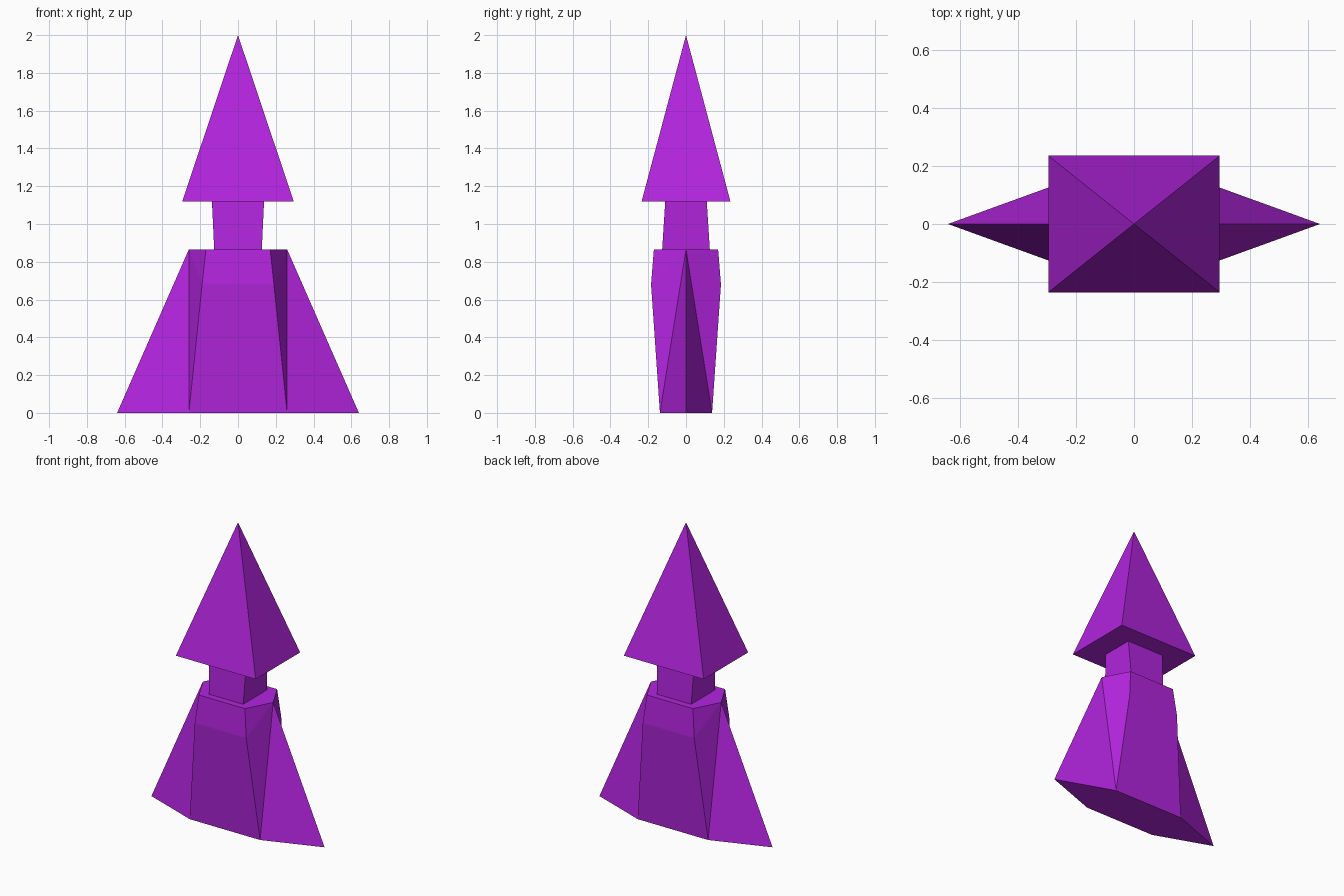
import bpy, bmesh

if "Cube" in bpy.data.objects:
    bpy.data.objects.remove(bpy.data.objects["Cube"])

purple = bpy.data.materials.new("vivid purple")
purple.diffuse_color = (0.45, 0.018, 0.73, 1)
purple.use_nodes = True
purple.node_tree.nodes["Principled BSDF"].inputs["Base Color"].default_value = purple.diffuse_color


def rect(hx, hy, z):
    """Four corners of a rectangle centred on the z axis."""
    return [(sx * hx, sy * hy, z) for sx, sy in ((-1, -1), (1, -1), (1, 1), (-1, 1))]


def hull_object(name, points, faces):
    mesh = bpy.data.meshes.new(name)
    bm = bmesh.new()
    verts = [bm.verts.new(p) for p in points]
    for f in faces:
        bm.faces.new([verts[i] for i in f])
    bmesh.ops.recalc_face_normals(bm, faces=bm.faces)
    bm.to_mesh(mesh)
    bm.free()
    mesh.materials.append(purple)
    obj = bpy.data.objects.new(name, mesh)
    bpy.context.collection.objects.link(obj)
    return obj


# Spire: four-sided pyramid with an overhanging base
hull_object("spire", rect(0.295, 0.235, 1.12) + [(0, 0, 2.0)],
            [(3, 2, 1, 0)] + [(i, (i + 1) % 4, 4) for i in range(4)])

# Neck: tapered block between the body and spire
hull_object("neck", rect(0.126, 0.126, 0.866) + rect(0.138, 0.11, 1.12),
            [(0, 1, 2, 3), (4, 5, 6, 7)]
            + [(i, (i + 1) % 4, (i + 1) % 4 + 4, i + 4) for i in range(4)])

# Body: three stacked rectangles, side ridge points and flared foot points
points = (rect(0.26, 0.138, 0) + rect(0.19, 0.185, 0.68) + rect(0.17, 0.17, 0.866)
          + [(-0.26, 0, 0.866), (0.26, 0, 0.866), (-0.64, 0, 0), (0.64, 0, 0)])
faces = [(0, 1, 15, 2, 3, 14), (8, 9, 13, 10, 11, 12)]
for a, b in ((0, 1), (2, 3)):          # front and back panels
    faces += [(a, b, b + 4, a + 4), (a + 4, b + 4, b + 8, a + 8)]
for corner, ridge, foot in ((0, 12, 14), (1, 13, 15), (2, 13, 15), (3, 12, 14)):
    faces += [(corner, corner + 4, ridge), (corner + 4, corner + 8, ridge),
              (corner, ridge, foot)]   # side facets and fin
hull_object("body", points, faces)
